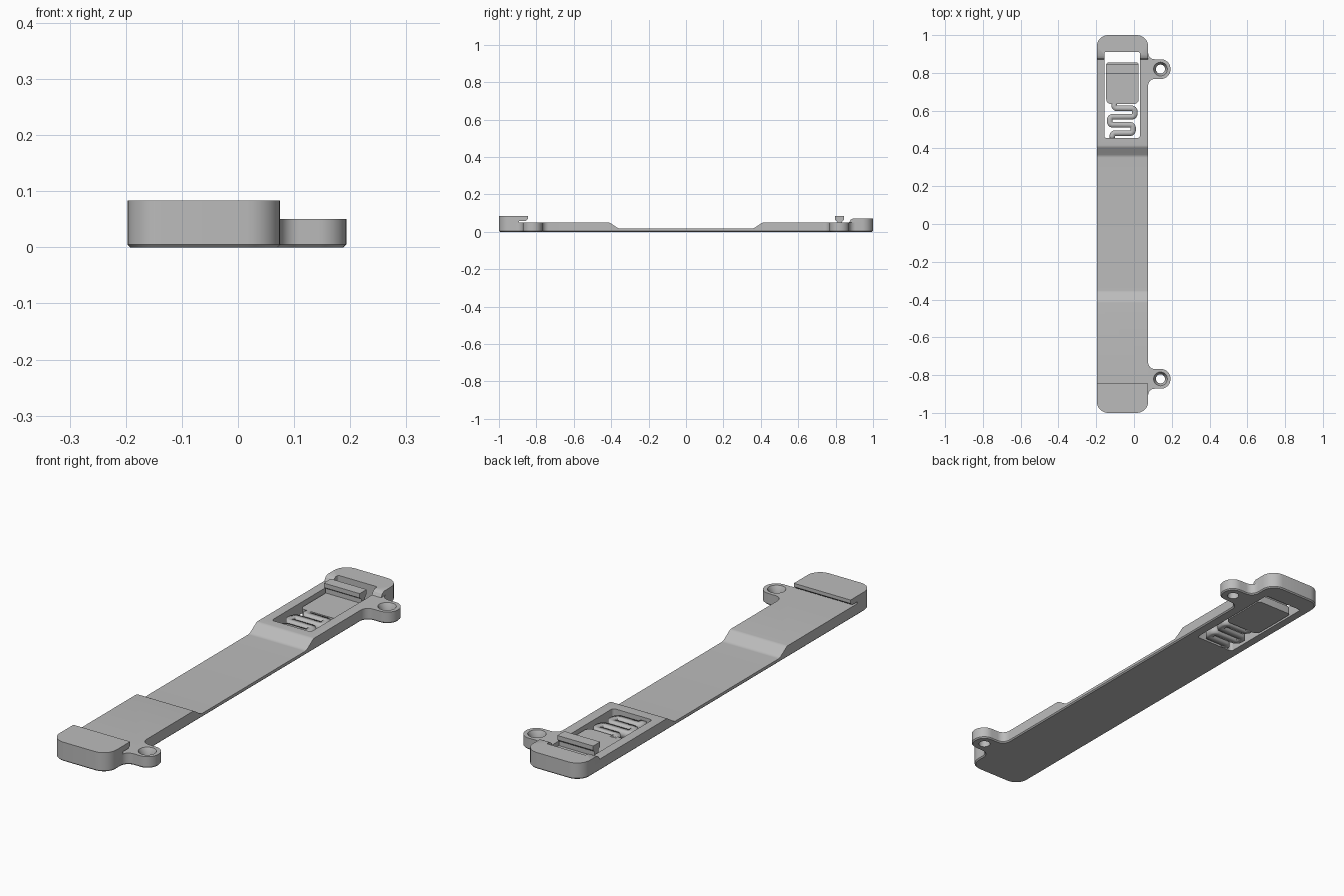
import bpy, bmesh, math
from mathutils import Vector

cube = bpy.data.objects.get("Cube")
if cube:
    bpy.data.objects.remove(cube, do_unlink=True)

grey = bpy.data.materials.new("plain grey")
grey.use_nodes = True
COLOUR = (0.5, 0.5, 0.5, 1)
grey.diffuse_color = COLOUR
grey.node_tree.nodes["Principled BSDF"].inputs["Base Color"].default_value = COLOUR

LEFT, RIGHT = -0.197, 0.075     # strap sides
TOP = 0.05                      # height of the thick ends
TAB_X, TAB_Y = 0.14, 0.82       # screw tab centres


def fillet(points, closed=True, steps=8):
    """Round the corners of a 2D path given as (x, y, radius)."""
    out = []
    n = len(points)
    for i, (x, y, r) in enumerate(points):
        p = Vector((x, y))
        if r == 0 or (not closed and i in (0, n - 1)):
            out.append(p)
            continue
        a = (Vector(points[i - 1][:2]) - p).normalized()
        b = (Vector(points[(i + 1) % n][:2]) - p).normalized()
        half = a.angle(b) / 2
        centre = p + (a + b).normalized() * (r / math.sin(half))
        start = p + a * (r / math.tan(half)) - centre
        end = p + b * (r / math.tan(half)) - centre
        sweep = start.angle_signed(end)
        for k in range(steps + 1):
            t = -sweep * k / steps
            c, s = math.cos(t), math.sin(t)
            out.append(centre + Vector((start.x * c - start.y * s, start.x * s + start.y * c)))
    return out


def finish(name, bm):
    bmesh.ops.recalc_face_normals(bm, faces=bm.faces)
    mesh = bpy.data.meshes.new(name)
    bm.to_mesh(mesh)
    bm.free()
    mesh.materials.append(grey)
    obj = bpy.data.objects.new(name, mesh)
    bpy.context.collection.objects.link(obj)
    return obj


def prism(name, points, low, high, axis="z", chamfer=0):
    """Extrude a filleted outline along z, or a (y, z) profile along x."""
    bm = bmesh.new()
    place = (lambda p, h: (p.x, p.y, h)) if axis == "z" else (lambda p, h: (h, p.x, p.y))
    base = bm.faces.new([bm.verts.new(place(p, low)) for p in fillet(points)])
    rim = list(base.edges)
    grown = bmesh.ops.extrude_face_region(bm, geom=[base], use_keep_orig=True)
    shift = Vector(place(Vector((0, 0)), high - low))
    moved = [g for g in grown["geom"] if isinstance(g, bmesh.types.BMVert)]
    bmesh.ops.translate(bm, verts=moved, vec=shift)
    bmesh.ops.recalc_face_normals(bm, faces=bm.faces)
    if chamfer:
        bmesh.ops.bevel(bm, geom=rim, offset=chamfer, segments=1, affect="EDGES")
    return finish(name, bm)


def boolean(obj, other, operation):
    mod = obj.modifiers.new(operation, "BOOLEAN")
    mod.operation, mod.object, mod.solver = operation, other, "EXACT"
    bpy.context.view_layer.objects.active = obj
    bpy.ops.object.modifier_apply(modifier=mod.name)
    bpy.data.objects.remove(other, do_unlink=True)


def smooth(obj):
    bpy.ops.object.select_all(action="DESELECT")
    obj.select_set(True)
    bpy.context.view_layer.objects.active = obj
    bpy.ops.object.shade_smooth_by_angle(angle=math.radians(30))


def rect(x0, x1, y0, y1, front, back):
    return [(x0, y0, front), (x1, y0, front), (x1, y1, back), (x0, y1, back)]


# Strap with two screw tabs in one outline
outline = [(LEFT, -1, 0.06), (RIGHT, -1, 0.06)]
for y in (-TAB_Y, TAB_Y):
    outline += [(RIGHT, y - 0.052, 0.035), (TAB_X + 0.053, y - 0.052, 0.05),
                (TAB_X + 0.053, y + 0.052, 0.05), (RIGHT, y + 0.052, 0.035)]
outline += [(RIGHT, 1, 0.06), (LEFT, 1, 0.06)]
strap = prism("strap", outline, 0, TOP, chamfer=0.005)

# Thin middle with blended ramps
trough = [(-0.36, 0.017, 0.03), (0.36, 0.017, 0.03), (0.41, TOP, 0.03),
          (0.46, TOP + 0.001, 0), (0.46, 0.1, 0), (-0.46, 0.1, 0),
          (-0.46, TOP + 0.001, 0), (-0.41, TOP, 0.03)]
boolean(strap, prism("trough", trough, -0.3, 0.3, "x"), "DIFFERENCE")

# Front end block with an undercut lip
front_block = prism("front_block", rect(LEFT, RIGHT, -1, -0.8, 0.06, 0), 0.02, 0.083)
lip = [(-0.893, TOP, 0), (-0.7, TOP, 0), (-0.7, 0.1, 0), (-0.845, 0.1, 0),
       (-0.845, 0.068, 0), (-0.857, 0.058, 0), (-0.893, 0.058, 0)]
boolean(front_block, prism("lip_cut", lip, -0.3, 0.3, "x"), "DIFFERENCE")
boolean(strap, front_block, "UNION")

# Rear end block with a sloped front
back_block = prism("back_block", rect(LEFT, RIGHT, 0.8, 1, 0, 0.06), 0.02, 0.071)
slope = [(0.7, TOP, 0), (0.872, TOP, 0), (0.88, 0.064, 0), (0.893, 0.071, 0),
         (0.893, 0.1, 0), (0.7, 0.1, 0)]
boolean(back_block, prism("slope_cut", slope, -0.3, 0.3, "x"), "DIFFERENCE")
boolean(strap, back_block, "UNION")

# Latch window
window = rect(-0.157, 0.031, 0.455, 0.91, 0.012, 0.008)
boolean(strap, prism("window_cut", window, -0.1, 0.2), "DIFFERENCE")

# Countersunk screw holes
for y in (-TAB_Y, TAB_Y):
    for low, high, r0, r1 in ((-0.1, 0.1, 0.024, 0.024), (0.025, 0.055, 0.024, 0.039)):
        bm = bmesh.new()
        bmesh.ops.create_cone(bm, cap_ends=True, segments=40, radius1=r0, radius2=r1, depth=high - low)
        bmesh.ops.translate(bm, verts=bm.verts, vec=(TAB_X, y, (low + high) / 2))
        boolean(strap, finish("hole_cut", bm), "DIFFERENCE")
smooth(strap)

# Latch plate
LATCH = 0.035
plate = prism("latch_plate", rect(-0.147, 0.025, 0.635, 0.855, 0.025, 0.012), 0, LATCH)
smooth(plate)

# Latch hook
hook = [(0.81, 0.02, 0), (0.81, 0.055, 0), (0.797, 0.064, 0), (0.797, 0.083, 0),
        (0.845, 0.083, 0), (0.845, 0.064, 0), (0.835, 0.055, 0), (0.835, 0.02, 0)]
smooth(prism("latch_hook", hook, -0.147, 0.025, "x"))

# Serpentine spring joining the latch to the strap
bends = [(-0.105, 0.65), (-0.105, 0.612), (0.004, 0.612), (0.004, 0.568), (-0.128, 0.568),
         (-0.128, 0.525), (-0.005, 0.525), (-0.005, 0.481), (-0.115, 0.481), (-0.115, 0.45)]
path = fillet([(x, y, 0.015) for x, y in bends], closed=False, steps=6)
bm = bmesh.new()
rows = [[bm.verts.new((p.x, p.y, z)) for p in path] for z in (0, LATCH)]
for i in range(len(path) - 1):
    bm.faces.new((rows[0][i], rows[0][i + 1], rows[1][i + 1], rows[1][i]))
spring = finish("latch_spring", bm)
thick = spring.modifiers.new("thickness", "SOLIDIFY")
thick.thickness, thick.offset, thick.use_even_offset = 0.029, 0, True
smooth(spring)
